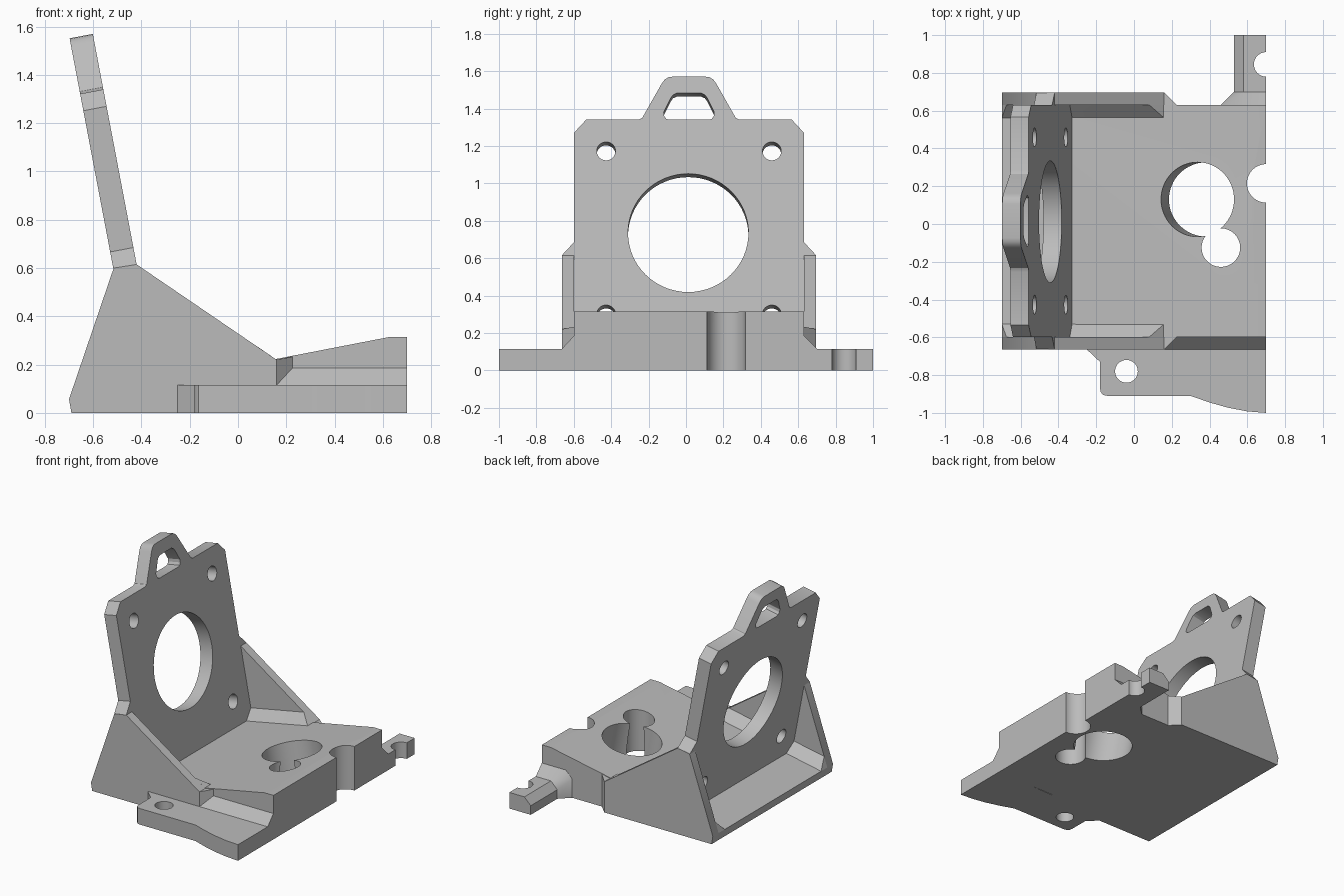
import bpy
import bmesh
import math
from mathutils import Vector

if "Cube" in bpy.data.objects:
    bpy.data.objects.remove(bpy.data.objects["Cube"], do_unlink=True)

grey = bpy.data.materials.new("plain grey")
grey.use_nodes = True
COLOUR = (0.5, 0.5, 0.5, 1)
grey.diffuse_color = COLOUR
grey.node_tree.nodes["Principled BSDF"].inputs["Base Color"].default_value = COLOUR

MID = 0.016            # middle of the bracket across y
IN, OUT = 0.615, 0.68  # half widths inside and outside the side walls
SLOPE = 0.19           # floor rise along x, plate lean along z
LIP = 0.115            # height of the thin flange and arm
NORMAL = Vector((1, 0, SLOPE)).normalized()
FLOOR_UP = Vector((-SLOPE, 0, 1)).normalized()


def floor(x):
    return 0.19 + SLOPE * x


def add_object(name, bm):
    bmesh.ops.recalc_face_normals(bm, faces=bm.faces)
    mesh = bpy.data.meshes.new(name)
    bm.to_mesh(mesh)
    bm.free()
    mesh.materials.append(grey)
    obj = bpy.data.objects.new(name, mesh)
    bpy.context.collection.objects.link(obj)
    return obj


def prism(name, points, push):
    """Extrude a closed outline of 3D points along a vector."""
    bm = bmesh.new()
    face = bm.faces.new([bm.verts.new(p) for p in points])
    made = bmesh.ops.extrude_face_region(bm, geom=[face])["geom"]
    verts = [g for g in made if isinstance(g, bmesh.types.BMVert)]
    bmesh.ops.translate(bm, verts=verts, vec=push)
    return add_object(name, bm)


def hull(name, points):
    bm = bmesh.new()
    for p in points:
        bm.verts.new(p)
    bmesh.ops.convex_hull(bm, input=bm.verts)
    bmesh.ops.dissolve_limit(bm, angle_limit=0.01, verts=bm.verts, edges=bm.edges)
    return add_object(name, bm)


def side_profile(name, outline, y0, y1):
    return prism(name, [(x, y0, z) for x, z in outline], (0, y1 - y0, 0))


def plan(name, outline, height):
    return prism(name, [(x, y, 0) for x, y in outline], (0, 0, height))


def rod(center, radius, axis, length=0.8):
    """Cylinder cutter centred on a point."""
    axis = Vector(axis)
    side = Vector((0, 1, 0)) if abs(axis.y) < 0.5 else Vector((1, 0, 0))
    other = axis.cross(side)
    start = Vector(center) - axis * length / 2
    ring = [start + radius * (side * math.cos(a) + other * math.sin(a))
            for a in (math.tau * i / 64 for i in range(64))]
    return prism("cutter", ring, axis * length)


def cut(obj, cutters):
    bpy.context.view_layer.objects.active = obj
    for cutter in cutters:
        mod = obj.modifiers.new("hole", "BOOLEAN")
        mod.operation = "DIFFERENCE"
        mod.solver = "EXACT"
        mod.object = cutter
        bpy.ops.object.modifier_apply(modifier=mod.name)
        bpy.data.objects.remove(cutter, do_unlink=True)


def finish(obj):
    bpy.ops.object.select_all(action="DESELECT")
    obj.select_set(True)
    bpy.context.view_layer.objects.active = obj
    bpy.ops.object.shade_smooth_by_angle(angle=math.radians(30))


def on_plate(y, z):
    """Point on the front face of the leaning plate."""
    return Vector((-0.42 - (z - 0.615) * SLOPE, MID + y, z))


def mirrored(half):
    return half + [(-y, z) for y, z in reversed(half)]


# Sloping base block with its holes and edge notch
base = side_profile("base_block",
                    [(-0.70, 0.057), (-0.69, 0), (0.70, 0), (0.70, 0.315), (0.63, 0.315)],
                    MID - IN, MID + IN)
cut(base, [rod((0.337, 0.13, 0.255), 0.197, FLOOR_UP),
           rod((0.46, -0.125, 0.2), 0.102, (0, 0, 1)),
           rod((0.70, 0.215, 0.2), 0.102, (0, 0, 1))])

# Leaning plate with rounded tab, slot and round holes
plate_half = [(0.64, 0.08), (0.64, 0.60), (OUT, 0.615), (IN, 0.685), (IN, 1.27),
              (0.55, 1.34), (0.27, 1.34), (0.25, 1.35), (0.145, 1.535),
              (0.13, 1.555), (0.11, 1.567), (0.09, 1.57)]
plate = prism("leaning_plate", [on_plate(*p) for p in mirrored(plate_half)], -NORMAL * 0.098)
slot_half = [(0.105, 1.34), (0.122, 1.345), (0.133, 1.36), (0.135, 1.38),
             (0.098, 1.455), (0.085, 1.473), (0.065, 1.482)]
slot = [on_plate(*p) + NORMAL * 0.1 for p in mirrored(slot_half)]
cut(plate, [prism("cutter", slot, -NORMAL * 0.4), rod(on_plate(-0.004, 0.735), 0.322, NORMAL)])
cut(plate, [rod(on_plate(y, z), 0.05, NORMAL, 0.4)
            for y in (-0.443, 0.443) for z in (0.30, 1.172)])

# Side walls, their inner floor fillets, and the bevels where they end
wall = [(-0.70, 0.057), (-0.69, 0), (0.16, 0), (0.16, 0.22), (-0.42, 0.615), (-0.515, 0.60)]
parts = [base, plate]
for side, label in ((-1, "right"), (1, "left")):
    inner, outer, toe = (MID + side * w for w in (IN, OUT, IN - 0.07))
    parts.append(side_profile(label + "_wall", wall, inner, outer))
    parts.append(hull(label + "_wall_fillet",
                      [(-0.70, inner, 0.057), (-0.70, toe, 0.057),
                       (0.16, inner, 0.22), (0.16, toe, 0.22),
                       (-0.675, inner, 0.13), (0.08, inner, 0.275)]))
    corner = [(0.16, inner), (0.16, outer), (0.225, inner)]
    parts.append(hull(label + "_wall_end_bevel",
                      [(x, y, z) for x, y in corner for z in (0, floor(x))]))

# Thin front flange with a curved edge and screw hole
flange = plan("front_flange",
              [(-0.25, -0.62), (-0.25, -0.664), (-0.18, -0.73), (-0.18, -0.87), (-0.176, -0.89),
               (-0.163, -0.905), (-0.14, -0.91), (0.30, -0.91), (0.40, -0.945),
               (0.50, -0.973), (0.60, -0.992), (0.70, -1.0), (0.70, -0.59)], LIP)
cut(flange, [rod((-0.04, -0.78, 0), 0.06, (0, 0, 1))])
flange_fillet = prism("flange_fillet",
                      [(0.16, MID - OUT, LIP), (0.16, MID - IN, LIP), (0.16, MID - IN, 0.185)],
                      (0.54, 0, 0))

# Rear arm with chamfered edge, notch and flared root
arm = side_profile("rear_arm", [(0.53, 0), (0.70, 0), (0.70, LIP), (0.58, LIP), (0.53, 0.065)],
                   0.62, 1.0)
cut(arm, [rod((0.70, 0.845, 0), 0.065, (0, 0, 1))])
back = MID + IN
flare = hull("arm_root_flare",
             [(0.46, back, 0), (0.70, back, 0), (0.46, back, 0.135), (0.51, back, 0.185),
              (0.70, back, 0.185), (0.53, 0.70, 0), (0.70, 0.70, 0), (0.53, 0.70, 0.065),
              (0.58, 0.70, LIP), (0.70, 0.70, LIP)])

for part in parts + [flange, flange_fillet, arm, flare]:
    finish(part)
